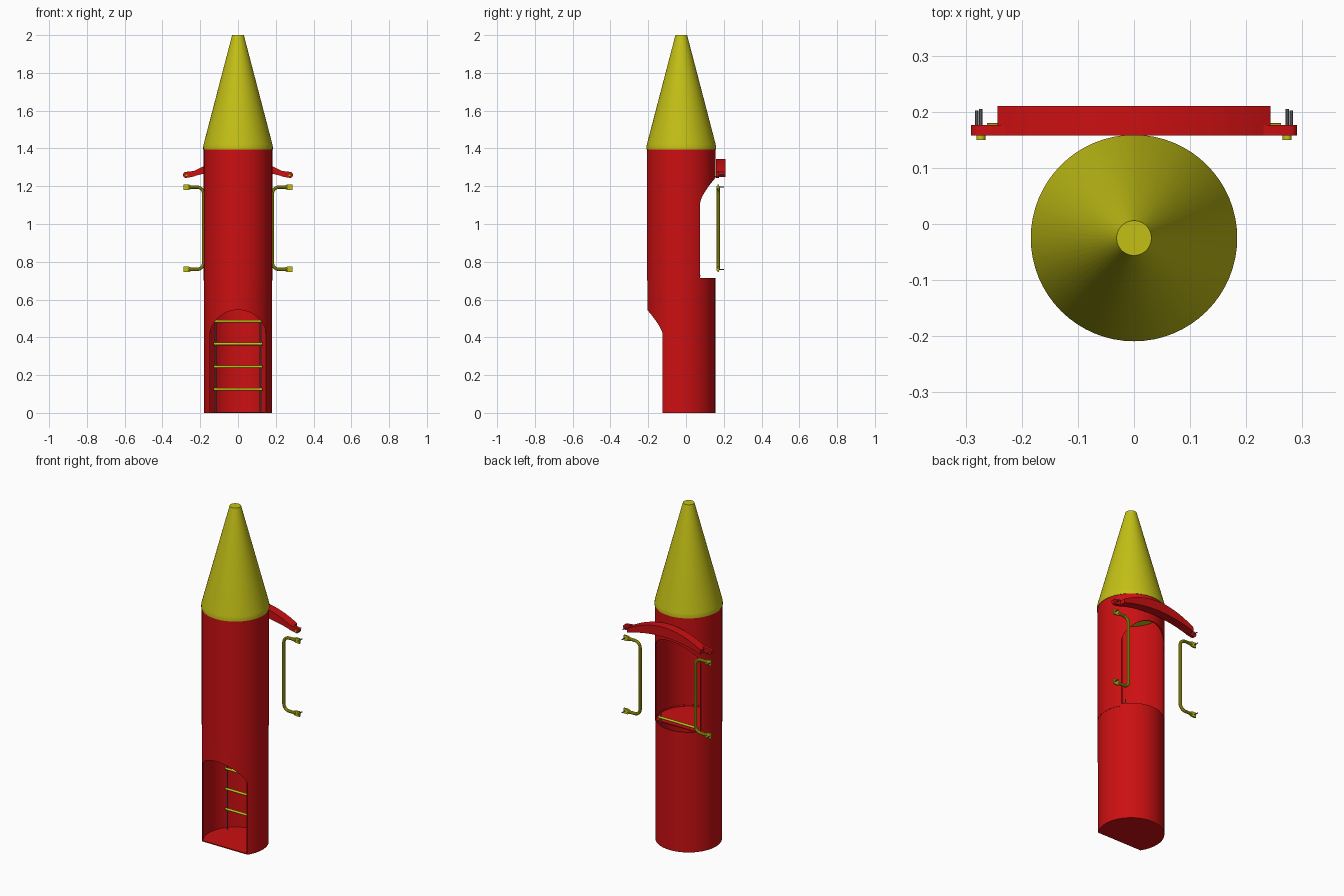
import bpy, bmesh, math
from mathutils import Matrix, Vector

if "Cube" in bpy.data.objects:
    bpy.data.objects.remove(bpy.data.objects["Cube"])

CY = -0.025   # y of the tower axis


def material(name, col):
    m = bpy.data.materials.new(name)
    m.diffuse_color = (*col, 1)
    m.use_nodes = True
    m.node_tree.nodes["Principled BSDF"].inputs["Base Color"].default_value = m.diffuse_color
    return m


RED = material("red", (0.60, 0.005, 0.006))
YELLOW = material("yellow", (0.55, 0.53, 0.008))
GREY = material("steel_grey", (0.16, 0.17, 0.19))


def make(name, bm, mat, smooth=True):
    bmesh.ops.recalc_face_normals(bm, faces=bm.faces)
    me = bpy.data.meshes.new(name)
    bm.to_mesh(me)
    bm.free()
    ob = bpy.data.objects.new(name, me)
    bpy.context.collection.objects.link(ob)
    me.materials.append(mat)
    if smooth:
        shade(ob)
    return ob


def select(ob):
    bpy.ops.object.select_all(action='DESELECT')
    ob.select_set(True)
    bpy.context.view_layer.objects.active = ob


def shade(ob):
    select(ob)
    bpy.ops.object.shade_smooth_by_angle(angle=math.radians(35))


def lathe(name, profile, mat, segs=64):
    bm = bmesh.new()
    vs = [bm.verts.new((r, 0, z)) for r, z in profile]
    es = [bm.edges.new(p) for p in zip(vs, vs[1:])]
    bmesh.ops.spin(bm, geom=vs + es, cent=(0, 0, 0), axis=(0, 0, 1),
                   angle=2 * math.pi, steps=segs)
    bmesh.ops.remove_doubles(bm, verts=bm.verts, dist=1e-5)
    return make(name, bm, mat)


def extrude_xz(name, pts, y0, y1, mat):
    bm = bmesh.new()
    f = bm.faces.new([bm.verts.new((x, y0, z)) for x, z in pts])
    ext = bmesh.ops.extrude_face_region(bm, geom=[f])['geom']
    bmesh.ops.translate(bm, vec=(0, y1 - y0, 0),
                        verts=[v for v in ext if isinstance(v, bmesh.types.BMVert)])
    return make(name, bm, mat)


def rod(name, a, b, r, mat, segs=16):
    a, b = Vector(a), Vector(b)
    d = b - a
    bm = bmesh.new()
    rot = d.to_track_quat('Z', 'Y').to_matrix().to_4x4()
    bmesh.ops.create_cone(bm, cap_ends=True, segments=segs, radius1=r, radius2=r,
                          depth=d.length, matrix=Matrix.Translation((a + b) / 2) @ rot)
    return make(name, bm, mat)


def arc(cx, cz, r, a0, a1, n=8):
    return [(cx + r * math.cos(math.radians(a0 + (a1 - a0) * i / n)),
             cz + r * math.sin(math.radians(a0 + (a1 - a0) * i / n))) for i in range(n + 1)]


# Tower section: floored tube with an arched doorway cut in the front
def section(name, r, h, z, turn):
    t = 0.006
    ob = lathe(name, [(0, 0), (r, 0), (r, h), (r - t, h), (r - t, t), (0, t)], RED)
    arch = [(0.153, -0.1)] + arc(0, 0.392, 0.153, 0, 180, 32) + [(-0.153, -0.1)]
    cutter = extrude_xz("doorway_cutter", arch, -0.3, -0.1, RED)
    cutter.hide_render = True
    mod = ob.modifiers.new("doorway", 'BOOLEAN')
    mod.operation = 'DIFFERENCE'
    mod.solver = 'EXACT'
    mod.object = cutter
    select(ob)
    bpy.ops.object.modifier_apply(modifier=mod.name)
    bpy.data.objects.remove(cutter)
    ob.data.transform(Matrix.Translation((0, CY, z)) @ Matrix.Rotation(turn, 4, 'Z'))
    shade(ob)


section("lower_tube", 0.180, 0.715, 0, 0)
section("upper_tube", 0.1815, 0.70, 0.70, math.pi)

# Cone roof
roof = lathe("cone_roof", [(0, 1.395), (0.184, 1.395), (0.184, 1.41), (0.182, 1.422),
                           (0.031, 2.0), (0, 2.0)], YELLOW)
roof.location.y = CY

# Ladder inside the tower
for i in range(6):
    z = 0.125 + 0.12 * i
    rod("ladder_rung", (-0.13, 0.07, z), (0.13, 0.07, z), 0.007, YELLOW)
for s in (-1, 1):
    rod("ladder_rail", (s * 0.118, 0.07, 0.006), (s * 0.118, 0.07, 0.755), 0.0035, GREY, 8)

# Curved canopy bar over the upper doorway
xs = [-0.243 + 0.486 * i / 32 for i in range(33)]
extrude_xz("canopy_bar", [(x, 1.345 - 1.2 * x * x) for x in xs]
           + [(x, 1.288 - 0.65 * x * x) for x in reversed(xs)], 0.158, 0.21, RED)

for s in (-1, 1):
    # Canopy end tab with bolt
    tab = [(0.23, 1.252)] + arc(0.275, 1.26, 0.016, -100, 80, 12) + [(0.23, 1.281)]
    extrude_xz("canopy_tab", [(s * x, z) for x, z in tab], 0.158, 0.176, RED)
    rod("canopy_bolt_cap", (s * 0.273, 0.150, 1.258), (s * 0.273, 0.159, 1.258), 0.008, YELLOW)
    rod("canopy_bolt", (s * 0.273, 0.17, 1.258), (s * 0.273, 0.205, 1.258), 0.003, GREY, 8)

    # Grab handle: bent pipe with flattened ends
    path = ([(0.262, 1.195)] + arc(0.217, 1.160, 0.035, 90, 180)
            + arc(0.217, 0.795, 0.035, 180, 270) + [(0.262, 0.760)])
    cu = bpy.data.curves.new("grab_handle", 'CURVE')
    cu.dimensions = '3D'
    cu.bevel_depth = 0.009
    cu.bevel_resolution = 3
    cu.use_fill_caps = True
    sp = cu.splines.new('POLY')
    sp.points.add(len(path) - 1)
    for p, (x, z) in zip(sp.points, path):
        p.co = (s * x, 0.171, z, 1)
    cu.materials.append(YELLOW)
    ob = bpy.data.objects.new("grab_handle", cu)
    bpy.context.collection.objects.link(ob)
    select(ob)
    bpy.ops.object.convert(target='MESH')
    shade(bpy.context.object)
    for z in (1.195, 0.760):
        plate = [(0.245, z - 0.008), (0.262, z - 0.015), (0.289, z - 0.015),
                 (0.289, z + 0.015), (0.262, z + 0.015), (0.245, z + 0.008)]
        extrude_xz("handle_plate", [(s * x, q) for x, q in plate], 0.167, 0.176, YELLOW)
        rod("handle_bolt_cap", (s * 0.277, 0.161, z), (s * 0.277, 0.168, z), 0.007, YELLOW)
        rod("handle_bolt", (s * 0.280, 0.17, z), (s * 0.280, 0.202, z), 0.003, GREY, 8)
